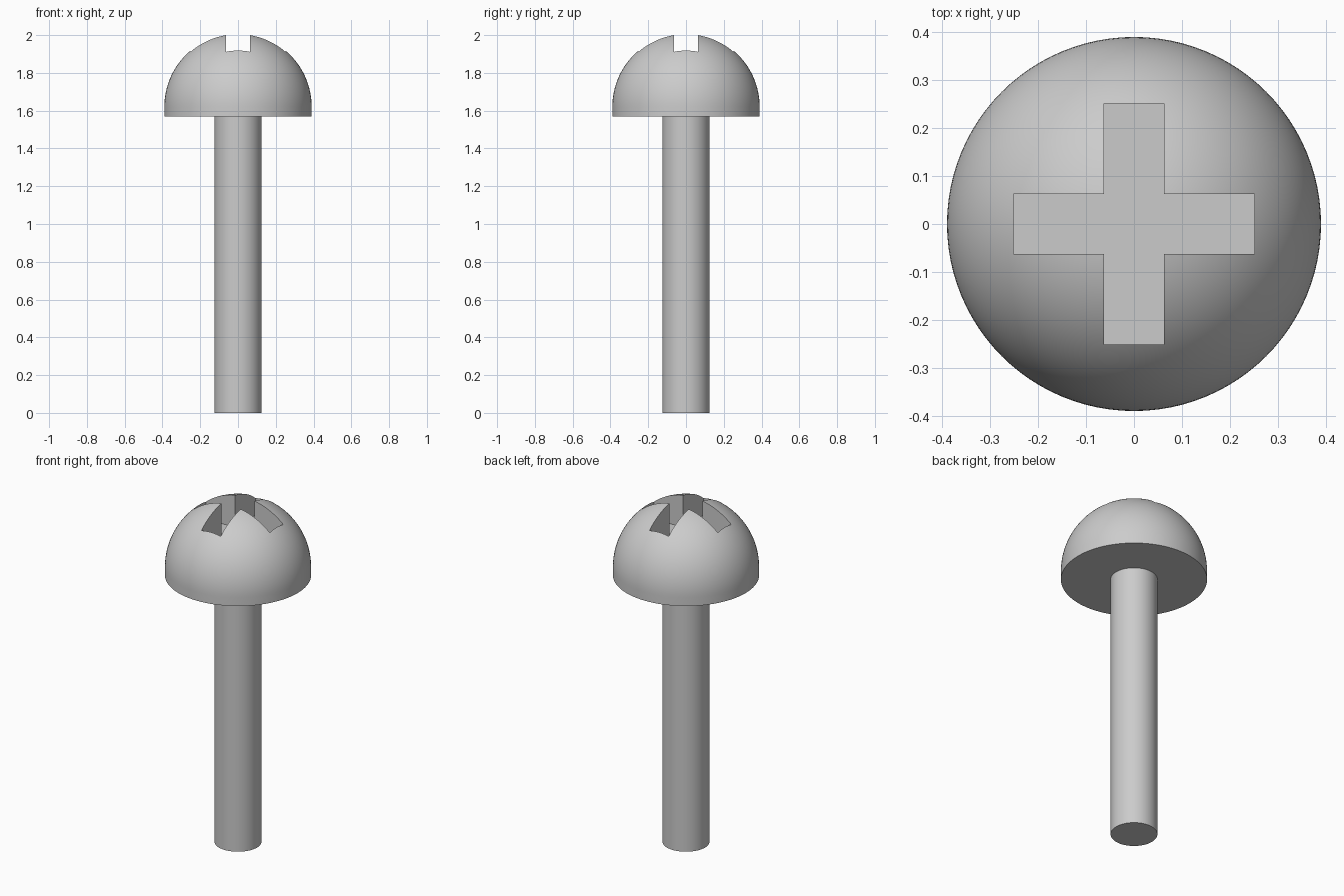
import bpy, bmesh, math
from mathutils import Matrix

cube = bpy.data.objects.get("Cube")
if cube:
    bpy.data.objects.remove(cube, do_unlink=True)

SEGMENTS = 96
HEAD_R, HEAD_BASE, DOME_Z = 0.39, 1.57, 1.62
SHANK_R = 0.125
SLOT_HALF_W, SLOT_HALF_L, SLOT_FLOOR, SLOT_TOP = 0.063, 0.251, 1.81, 2.2

steel = bpy.data.materials.new("grey steel")
steel.use_nodes = True
grey = (0.6, 0.6, 0.6, 1)
steel.diffuse_color = grey
steel.node_tree.nodes["Principled BSDF"].inputs["Base Color"].default_value = grey


def make_object(name, bm):
    bmesh.ops.recalc_face_normals(bm, faces=bm.faces)
    mesh = bpy.data.meshes.new(name)
    bm.to_mesh(mesh)
    bm.free()
    mesh.materials.append(steel)
    obj = bpy.data.objects.new(name, mesh)
    bpy.context.collection.objects.link(obj)
    return obj


def lathe(name, profile):
    """Spin an (r, z) profile that starts and ends on the axis."""
    bm = bmesh.new()
    verts = [bm.verts.new((r, 0, z)) for r, z in profile]
    edges = [bm.edges.new(pair) for pair in zip(verts, verts[1:])]
    bmesh.ops.spin(bm, geom=verts + edges, cent=(0, 0, 0), axis=(0, 0, 1),
                   angle=2 * math.pi, steps=SEGMENTS, use_merge=True)
    bmesh.ops.remove_doubles(bm, verts=bm.verts, dist=1e-5)
    return make_object(name, bm)


def select_only(obj):
    bpy.ops.object.select_all(action='DESELECT')
    obj.select_set(True)
    bpy.context.view_layer.objects.active = obj


# Shank: plain round rod ending just inside the head
shank = lathe("shank", [(0, 0), (SHANK_R, 0), (SHANK_R, HEAD_BASE + 0.02),
                        (0, HEAD_BASE + 0.02)])

# Head: short straight rim below a half-sphere dome
steps = 32
dome = [(HEAD_R * math.cos(a), DOME_Z + HEAD_R * math.sin(a))
        for a in (math.pi / 2 * i / steps for i in range(steps))]
head = lathe("head", [(0, HEAD_BASE), (HEAD_R, HEAD_BASE)] + dome
             + [(0, DOME_Z + HEAD_R)])

# Cross-shaped cutter: one arm outline turned four times, then extruded
bm = bmesh.new()
w, l = SLOT_HALF_W, SLOT_HALF_L
outline = []
for i in range(4):
    turn = Matrix.Rotation(i * math.pi / 2, 3, 'Z')
    for x, y in ((w, -w), (l, -w), (l, w)):
        outline.append(bm.verts.new(turn @ bm.verts.new((x, y, SLOT_FLOOR)).co))
bmesh.ops.delete(bm, geom=[v for v in bm.verts if v not in outline],
                 context='VERTS')
base = bm.faces.new(outline)
top = bmesh.ops.extrude_face_region(bm, geom=[base], use_keep_orig=True)["geom"]
bmesh.ops.translate(bm, vec=(0, 0, SLOT_TOP - SLOT_FLOOR),
                    verts=[g for g in top if isinstance(g, bmesh.types.BMVert)])
cutter = make_object("cross_slot_cutter", bm)
cutter.hide_render = True

# Cut the cross slot into the head
cut = head.modifiers.new("cross slot", 'BOOLEAN')
cut.operation = 'DIFFERENCE'
cut.solver = 'EXACT'
cut.object = cutter
select_only(head)
bpy.ops.object.modifier_apply(modifier=cut.name)
bpy.data.objects.remove(cutter, do_unlink=True)

for part in (shank, head):
    select_only(part)
    bpy.ops.object.shade_smooth_by_angle(angle=math.radians(30))
